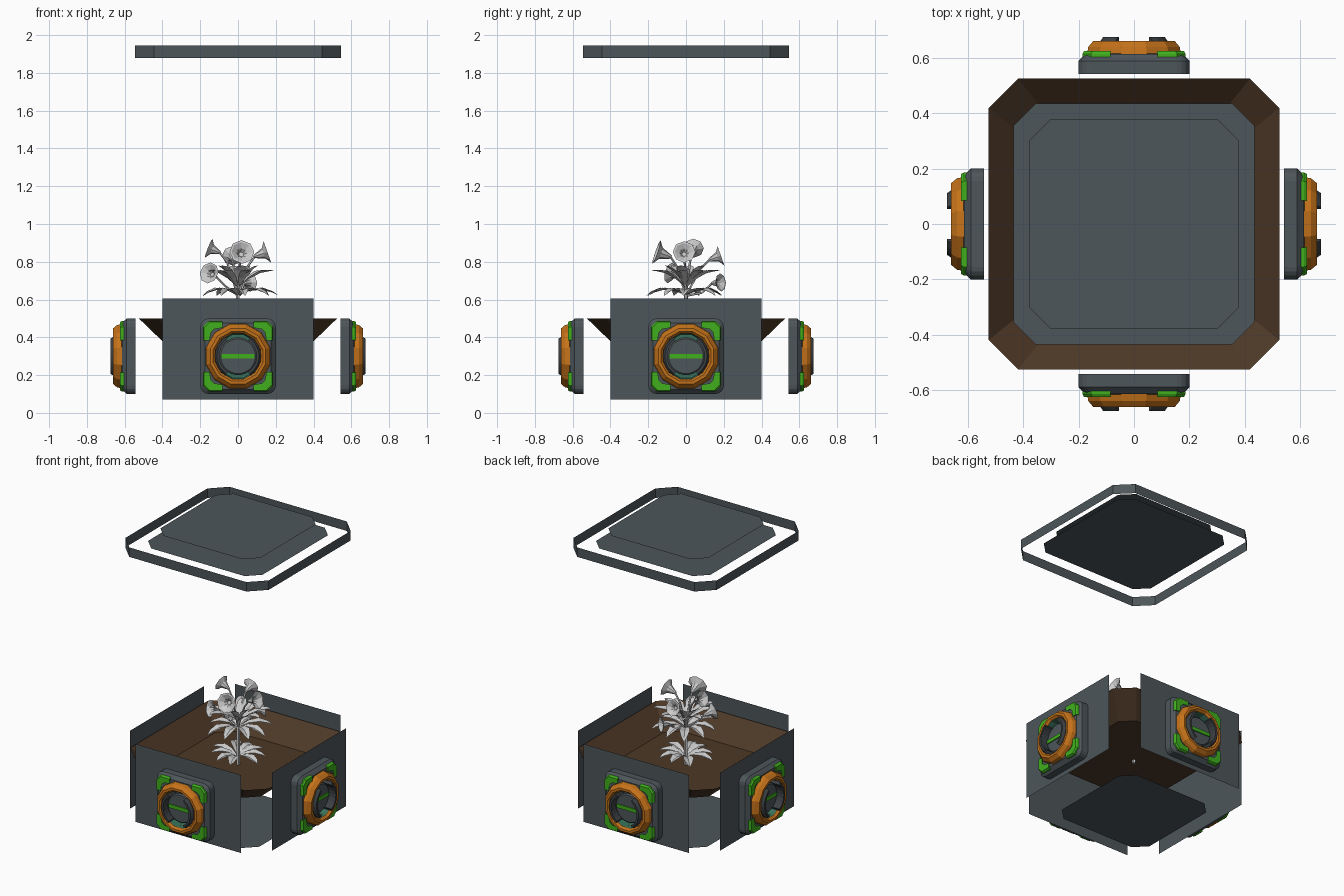
import bpy, bmesh, math, random
from mathutils import Vector, Matrix

if "Cube" in bpy.data.objects:
    bpy.data.objects.remove(bpy.data.objects["Cube"])
random.seed(4)


def material(name, rgb):
    m = bpy.data.materials.new(name)
    m.use_nodes = True
    m.diffuse_color = (*rgb, 1)
    m.node_tree.nodes["Principled BSDF"].inputs["Base Color"].default_value = (*rgb, 1)
    return m


STEEL = material("steel grey", (0.075, 0.093, 0.103))
DARK = material("dark grey", (0.045, 0.052, 0.058))
ORANGE = material("orange", (0.56, 0.17, 0.01))
GREEN = material("bright green", (0.05, 0.43, 0.012))
TEAL = material("teal", (0.04, 0.16, 0.10))
SOIL = material("soil brown", (0.075, 0.04, 0.02))
PALE = material("pale grey", (0.6, 0.6, 0.6))


def finish(bm, name, mat, recalc=True):
    if recalc:
        bmesh.ops.recalc_face_normals(bm, faces=bm.faces)
    mesh = bpy.data.meshes.new(name)
    bm.to_mesh(mesh)
    bm.free()
    mesh.materials.append(mat)
    ob = bpy.data.objects.new(name, mesh)
    bpy.context.collection.objects.link(ob)
    return ob


def loft(bm, loops, start=False, end=False, closed=False):
    """Skin a list of equal point loops, with optional end caps."""
    rows = [[bm.verts.new(p) for p in lp] for lp in loops]
    n = len(rows[0])
    pairs = list(zip(rows, rows[1:])) + ([(rows[-1], rows[0])] if closed else [])
    for a, b in pairs:
        for i in range(n):
            j = (i + 1) % n
            bm.faces.new((a[i], a[j], b[j], b[i]))
    if start:
        bm.faces.new(rows[0][::-1])
    if end:
        bm.faces.new(rows[-1])


def octagon(r, cut, z):
    c = r - cut
    quarter = [Vector((r, -c, z)), Vector((r, c, z))]
    return [Matrix.Rotation(k * math.pi / 2, 3, 'Z') @ p for k in range(4) for p in quarter]


def circle(r, depth, n=12, turn=0.5):
    """Circle in the front plane, pushed out to -depth along y."""
    return [Vector((r * math.cos((i + turn) * math.tau / n), -depth,
                    MID + r * math.sin((i + turn) * math.tau / n))) for i in range(n)]


def rounded_square(h, r, depth, seg=4):
    pts = []
    for k in range(4):
        a0 = k * math.pi / 2
        cx, cz = [(1, 1), (-1, 1), (-1, -1), (1, -1)][k]
        for s in range(seg + 1):
            a = a0 + s / seg * math.pi / 2
            pts.append(Vector((cx * (h - r) + r * math.cos(a), -depth,
                               MID + cz * (h - r) + r * math.sin(a))))
    return pts


def around(ob):
    """Repeat a front part on the other three sides."""
    base = ob.name
    ob.name = "front_" + base
    for k, side in enumerate(("right", "back", "left"), 1):
        c = bpy.data.objects.new(side + "_" + base, ob.data)
        c.rotation_euler.z = k * math.pi / 2
        bpy.context.collection.objects.link(c)


MID = 0.3

# Flat plates, top frame and soil basin
for name, r, cut, z in (("top_plate", 0.38, 0.08, 2.0), ("cover_plate", 0.435, 0.08, 1.92),
                        ("bottom_plate", 0.355, 0.08, 0.0)):
    bm = bmesh.new()
    bm.faces.new([bm.verts.new(p) for p in octagon(r, cut, z)])
    finish(bm, name, STEEL, False)

bm = bmesh.new()
loft(bm, [octagon(0.545, 0.1, 1.88), octagon(0.545, 0.1, 1.945)])
finish(bm, "top_frame", STEEL)

bm = bmesh.new()
loft(bm, [octagon(0.525, 0.105, 0.5), octagon(0.385, 0.08, 0.365)], end=True)
bmesh.ops.reverse_faces(bm, faces=bm.faces)
finish(bm, "soil_basin", SOIL, False)

# Side panels
bm = bmesh.new()
bm.faces.new([bm.verts.new(p) for p in ((-0.4, -0.54, 0.07), (0.4, -0.54, 0.07),
                                        (0.4, -0.54, 0.605), (-0.4, -0.54, 0.605))])
around(finish(bm, "panel", STEEL, False))

# Port housing: rounded square blending into a round recess
bm = bmesh.new()
outer = [rounded_square(h, r, d) for h, r, d in
         ((0.2, 0.045, 0.542), (0.2, 0.045, 0.59), (0.188, 0.04, 0.602), (0.176, 0.035, 0.615))]
mouth = []
for p in outer[-1]:
    v = Vector((p.x, 0, p.z - MID)).normalized() * 0.15
    mouth.append(Vector((v.x, -0.618, MID + v.z)))
loft(bm, outer + [mouth], start=True)
around(finish(bm, "port_housing", STEEL))

# Green corner guards
bm = bmesh.new()
shape = ((0.085, 0.186), (0.155, 0.186), (0.186, 0.155), (0.186, 0.085),
         (0.155, 0.085), (0.148, 0.13), (0.13, 0.148), (0.085, 0.155))
for sx in (-1, 1):
    for sz in (-1, 1):
        loft(bm, [[(sx * x * k, -d, MID + sz * z * k) for x, z in shape]
                  for d, k in ((0.6, 1), (0.615, 1), (0.625, 0.97))], True, True)
around(finish(bm, "corner_guards", GREEN))

# Faceted orange ring
bm = bmesh.new()
loft(bm, [circle(r, d) for r, d in ((0.176, 0.615), (0.171, 0.64), (0.152, 0.662),
                                    (0.136, 0.662), (0.124, 0.648), (0.124, 0.615))], closed=True)
around(finish(bm, "port_ring", ORANGE))

# Recessed cup, centre disc and bar
bm = bmesh.new()
loft(bm, [circle(0.124, 0.645), circle(0.118, 0.58)], end=True)
around(finish(bm, "port_cup", TEAL))
bm = bmesh.new()
loft(bm, [circle(0.1, 0.58, 24), circle(0.1, 0.618, 24), circle(0.092, 0.625, 24)], end=True)
around(finish(bm, "port_disc", STEEL))
bm = bmesh.new()
bmesh.ops.create_cube(bm, size=1, matrix=Matrix.Translation((0, -0.628, MID))
                      @ Matrix.Diagonal((0.175, 0.008, 0.024, 1)))
around(finish(bm, "port_bar", GREEN))

# Curved clamps left and right of the disc
bm = bmesh.new()
for side in (0, math.pi):
    sections = []
    for i in range(9):
        a = side + math.radians(-57 + i * 114 / 8)
        sections.append([(r * math.cos(a), -d, MID + r * math.sin(a)) for r, d in
                         ((0.098, 0.6), (0.122, 0.6), (0.122, 0.66), (0.112, 0.675), (0.098, 0.675))])
    loft(bm, sections, True, True)
around(finish(bm, "port_clamps", DARK))


# Plant
def tube(bm, path, r):
    loops = []
    for i, p in enumerate(path):
        d = (path[min(i + 1, len(path) - 1)] - path[max(i - 1, 0)]).to_track_quat('Z', 'Y')
        loops.append([p + d @ Vector((r * math.cos(k * math.tau / 5), r * math.sin(k * math.tau / 5), 0))
                      for k in range(5)])
    loft(bm, loops, True, True)


def leaf(bm, angle, base_z, length, rise, droop, width):
    """Folded strip that rises, then droops toward its tip."""
    rot = Matrix.Rotation(angle, 3, 'Z')
    prev = None
    for t, w in ((0.05, 0.15), (0.3, 0.7), (0.6, 1), (0.85, 0.6), (1, 0.03)):
        z = base_z + rise * t - droop * t * t
        row = [bm.verts.new(rot @ Vector((length * t, s * w * width, z + abs(s) * w * width * 0.35)))
               for s in (-1, 0, 1)]
        if prev:
            for i in (0, 1):
                bm.faces.new((prev[i], row[i], row[i + 1], prev[i + 1]))
        prev = row


bm = bmesh.new()
tube(bm, [Vector((0, 0, z)) for z in (0.345, 0.5, 0.62, 0.7)], 0.011)
finish(bm, "plant_stem", PALE)

bm = bmesh.new()
for count, z, length, rise, droop in ((9, 0.42, 0.2, 0.12, 0.1), (9, 0.62, 0.225, 0.13, 0.13),
                                      (8, 0.66, 0.21, 0.2, 0.11), (6, 0.67, 0.12, 0.16, 0.05)):
    for i in range(count):
        leaf(bm, (i + random.uniform(-0.2, 0.2)) * math.tau / count + z * 9, z,
             length * random.uniform(0.85, 1.03), rise, droop, 0.033)
finish(bm, "plant_leaves", PALE, False)

blooms = (((0.02, -0.15, 0.85), (0.1, -1, 0.35), 1.1), ((0.15, -0.01, 0.85), (1, 0, 0.35), 1.0),
          ((-0.15, 0.04, 0.87), (-1, 0.1, 0.4), 0.9), ((-0.15, -0.08, 0.74), (-0.6, -1, 0.3), 0.95),
          ((-0.03, 0.18, 0.83), (0, 1, 0.35), 0.9), ((0.06, 0.18, 0.69), (0.7, 1, 0.1), 0.8))
bm = bmesh.new()
for pos, facing, size in blooms:
    pos, q = Vector(pos), Vector(facing).to_track_quat('Z', 'Y')
    loft(bm, [[pos + q @ Vector((r * size * math.cos(k * math.tau / 8),
                                 r * size * math.sin(k * math.tau / 8), h * size)) for k in range(8)]
              for r, h in ((0.008, -0.07), (0.018, -0.045), (0.03, -0.015), (0.06, 0.006),
                           (0.05, 0.005), (0.025, -0.012), (0.012, -0.03))], True, True)
    foot = pos + q @ Vector((0, 0, -0.065 * size))
    knee = Vector((foot.x * 0.6, foot.y * 0.6, foot.z - 0.05))
    tube(bm, [Vector((0, 0, 0.62)), knee, foot], 0.006)
finish(bm, "plant_flowers", PALE)
